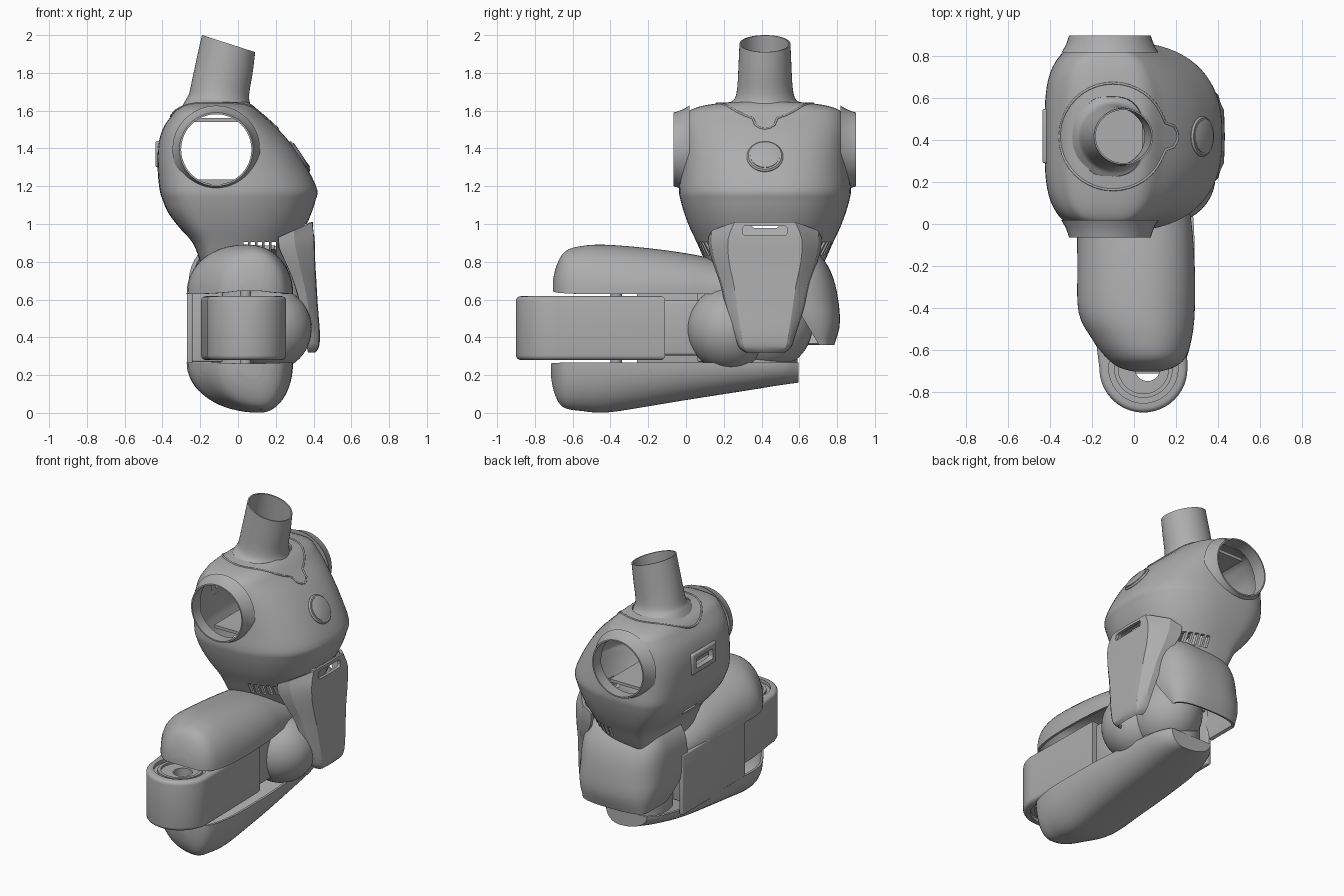
import bpy, bmesh, math
from mathutils import Vector
from mathutils.bvhtree import BVHTree

if "Cube" in bpy.data.objects:
    bpy.data.objects.remove(bpy.data.objects["Cube"])

grey = bpy.data.materials.new("plain grey")
grey.use_nodes = True
COL = (0.42, 0.42, 0.42, 1)
grey.diffuse_color = COL
grey.node_tree.nodes["Principled BSDF"].inputs["Base Color"].default_value = COL
YC = 0.418  # torso centre line


def finish(name, bm, angle=35):
    bmesh.ops.recalc_face_normals(bm, faces=bm.faces)
    me = bpy.data.meshes.new(name)
    bm.to_mesh(me)
    bm.free()
    ob = bpy.data.objects.new(name, me)
    bpy.context.collection.objects.link(ob)
    me.materials.append(grey)
    smooth(ob, angle)
    return ob


def smooth(ob, angle=35):
    bpy.ops.object.select_all(action='DESELECT')
    ob.select_set(True)
    bpy.context.view_layer.objects.active = ob
    bpy.ops.object.shade_smooth_by_angle(angle=math.radians(angle))


def apply(ob, kind, **kw):
    m = ob.modifiers.new(kind.lower(), kind)
    for k, v in kw.items():
        setattr(m, k, v)
    bpy.context.view_layer.objects.active = ob
    bpy.ops.object.modifier_apply(modifier=m.name)


def cut(ob, *cutters):
    for c in cutters:
        apply(ob, 'BOOLEAN', operation='DIFFERENCE', solver='EXACT', object=c)
        bpy.data.objects.remove(c)
    smooth(ob)


def resample(rows, k=4):
    """Smooth interpolation between rows of numbers."""
    out = []
    for i in range(len(rows) - 1):
        a, b = rows[max(i - 1, 0)], rows[i]
        c, d = rows[i + 1], rows[min(i + 2, len(rows) - 1)]
        for j in range(k):
            t = j / k
            out.append([q + 0.5 * t * (r - p + t * (2*p - 5*q + 4*r - s + t * (3*(q - r) + s - p)))
                        for p, q, r, s in zip(a, b, c, d)])
    return out + [list(rows[-1])]


def loft(name, rings, closed=True, caps=False, thick=0.0, angle=35):
    bm = bmesh.new()
    vs = [[bm.verts.new(p) for p in r] for r in rings]
    n = len(rings[0])
    for a, b in zip(vs, vs[1:]):
        for i in range(n if closed else n - 1):
            j = (i + 1) % n
            bm.faces.new((a[i], a[j], b[j], b[i]))
    if caps:
        bm.faces.new(vs[0])
        bm.faces.new(vs[-1])
    ob = finish(name, bm, angle)
    if thick:
        apply(ob, 'SOLIDIFY', thickness=thick, offset=-1)
        smooth(ob, angle)
    return ob


def spow(v, n):
    return math.copysign(abs(v) ** (2 / n), v)


def box(name, lo, hi, bevel=0.0):
    bm = bmesh.new()
    bmesh.ops.create_cube(bm, size=1)
    for v in bm.verts:
        v.co = [l + (h - l) * (c + 0.5) for l, h, c in zip(lo, hi, v.co)]
    if bevel:
        bmesh.ops.bevel(bm, geom=bm.edges[:], offset=bevel, segments=3, affect='EDGES', profile=0.5)
    return finish(name, bm)


def lathe(name, centre, axis, prof, n=48, closed=False):
    """Revolve (radius, height) pairs round an axis."""
    q = Vector((0, 0, 1)).rotation_difference(Vector(axis))
    pr = prof + [prof[0]] if closed else prof
    rings = [[Vector(centre) + q @ Vector((r * math.cos(2*math.pi*i/n), r * math.sin(2*math.pi*i/n), h))
              for i in range(n)] for r, h in pr]
    return loft(name, rings, caps=not closed)


# ---- torso shell: z, back x, front x, half width
TORSO = [(0.70, -0.17, 0.24, 0.26), (0.80, -0.20, 0.27, 0.315), (0.90, -0.24, 0.31, 0.36),
         (0.98, -0.31, 0.355, 0.398), (1.06, -0.37, 0.39, 0.428), (1.13, -0.40, 0.412, 0.448),
         (1.18, -0.415, 0.42, 0.455), (1.28, -0.425, 0.375, 0.445), (1.40, -0.425, 0.30, 0.435),
         (1.50, -0.40, 0.215, 0.43), (1.57, -0.355, 0.14, 0.418), (1.605, -0.325, 0.105, 0.39),
         (1.63, -0.28, 0.075, 0.31), (1.645, -0.24, 0.05, 0.19)]


def torso_ring(z, x0, x1, h, n=72):
    pts, xc = [], min(-0.1, x1 - 0.12)
    for i in range(n):
        c, s = math.cos(2*math.pi*i/n), math.sin(2*math.pi*i/n)
        e = 2.5 if c > 0 else 3.6
        pts.append((xc + spow(c, e) * ((x1 - xc) if c > 0 else (xc - x0)), YC + h * spow(s, e), z))
    return pts


torso = loft("torso_shell", [torso_ring(*r) for r in resample(TORSO, 3)], angle=28)
tree = BVHTree.FromObject(torso, bpy.context.evaluated_depsgraph_get())
apply(torso, 'SOLIDIFY', thickness=0.022, offset=-1)
SX, SZ = -0.115, 1.395


def window_cutter():
    return box("window_cutter", (-0.6, 0.33, 1.335), (-0.3, 0.51, 1.405), 0.015)


cutters = [lathe("arm_cutter", (SX, -0.3, SZ), (0, 1, 0), [(0.192, 0), (0.192, 1.5)]),
           box("belly_slot_cutter", (0.2, 0.29, 0.935), (0.6, 0.545, 1.0), 0.015),
           window_cutter(),
           box("low_back_slot_cutter", (-0.5, 0.35, 0.98), (-0.15, 0.49, 1.01), 0.01)]
for i in range(5):
    x = 0.03 + i * 0.037
    cutters.append(box("vent_cutter", (x, -0.2, 0.835), (x + 0.024, 1.1, 0.905)))
cut(torso, *cutters)

# ---- shoulder rings and the bars between them
for side in (-1, 1):
    lathe("shoulder_ring", (SX, YC + side * 0.40, SZ), (0, side, 0),
          [(0.186, 0.083), (0.195, 0.083), (0.202, 0.06), (0.214, 0.03), (0.232, 0.0), (0.19, 0.0)], closed=True)
for z in (1.215, 1.54):
    box("inner_bar", (-0.23, 0.07, z), (0.04, 0.766, z + 0.02))

# ---- open neck tube: centre x, centre z, radius x, radius y, slope
NECK = [(-0.095, 1.60, 0.20, 0.25, 0.12), (-0.095, 1.635, 0.18, 0.195, 0.14), (-0.097, 1.66, 0.163, 0.162, 0.17),
        (-0.093, 1.72, 0.152, 0.147, 0.22), (-0.07, 1.84, 0.147, 0.14, 0.3), (-0.05, 1.955, 0.141, 0.135, 0.32)]
loft("neck", [[(cx + rx * math.cos(a), YC + ry * math.sin(a), cz - sl * rx * math.cos(a))
               for a in [2*math.pi*i/48 for i in range(48)]]
              for cx, cz, rx, ry, sl in resample(NECK, 3)], thick=0.008)

# ---- collar seam with a pointed front, laid on the torso
half = [(-0.1 + 0.255 * math.cos(a), 0.255 * math.sin(a)) for a in
        [math.pi - i * math.pi / 20 for i in range(17)]]
half += [(0.13, 0.11), (0.15, 0.065), (0.19, 0.05), (0.205, 0.025)]
path = half + [(0.21, 0)] + [(x, -y) for x, y in reversed(half[1:])]
cu = bpy.data.curves.new("collar_seam", 'CURVE')
cu.dimensions, cu.bevel_depth, cu.bevel_resolution = '3D', 0.006, 2
sp = cu.splines.new('POLY')
pts = []
for x, y in path:
    hit = tree.ray_cast(Vector((x, YC + y, 2.5)), Vector((0, 0, -1)))[0]
    if hit:
        pts.append(hit)
sp.points.add(len(pts) - 1)
for p, co in zip(sp.points, pts):
    p.co = (*co, 1)
sp.use_cyclic_u = True
cu.materials.append(grey)
bpy.context.collection.objects.link(bpy.data.objects.new("collar_seam", cu))

# ---- chest disc and back window frame
lathe("chest_disc", (0.312, YC, 1.348), (0.83, 0, 0.56), [(0.096, -0.03), (0.096, 0.018), (0.088, 0.026)])
lathe("chest_disc_face", (0.312, YC, 1.348), (0.83, 0, 0.56), [(0.078, 0.0), (0.078, 0.03), (0.074, 0.032)])
frame = box("back_window_frame", (-0.437, 0.29, 1.30), (-0.40, 0.55, 1.44), 0.01)
cut(frame, window_cutter())

# ---- front hip plate: z, edge z, face half, edge half, face x, edge x
PLATE = [(1.01, 0.93, 0.17, 0.30, 0.392, 0.215), (0.92, 0.87, 0.205, 0.297, 0.402, 0.22),
         (0.80, 0.79, 0.20, 0.275, 0.405, 0.255), (0.68, 0.68, 0.175, 0.237, 0.412, 0.30),
         (0.55, 0.55, 0.155, 0.205, 0.42, 0.335), (0.42, 0.42, 0.135, 0.165, 0.43, 0.355),
         (0.35, 0.35, 0.12, 0.14, 0.425, 0.365), (0.32, 0.32, 0.09, 0.105, 0.405, 0.37)]
rings = []
for z, ze, a, b, xf, xe in resample(PLATE, 3):
    k = xf - xe
    side = [(xe, b, ze), (xe + 0.45 * k, b - 0.15 * (b - a), ze + 0.45 * (z - ze)),
            (xf - 0.15 * k, a + 0.2 * (b - a), ze + 0.85 * (z - ze)), (xf, a - 0.01, z)]
    rings.append([(x, YC - y, h) for x, y, h in side] + [(xf + 0.004, YC, z)] +
                 [(x, YC + y, h) for x, y, h in reversed(side)])
plate = loft("front_hip_plate", rings, closed=False, thick=0.02, angle=25)
cut(plate, box("plate_slot_cutter", (0.2, 0.30, 0.94), (0.6, 0.535, 0.99), 0.015))

# ---- hip joint
bm = bmesh.new()
bmesh.ops.create_uvsphere(bm, u_segments=40, v_segments=24, radius=0.225)
hip = finish("hip_ball", bm)
hip.location = (0.165, 0.23, 0.445)
bm = bmesh.new()
bmesh.ops.create_uvsphere(bm, u_segments=40, v_segments=24, radius=1)
for v in bm.verts:
    v.co = (0.10 + 0.22 * v.co.x, 0.42 + 0.25 * v.co.y, 0.46 + 0.235 * v.co.z)
finish("pelvis_core", bm)
lathe("hip_post", (0.05, 0.40, 0.24), (0, 0, 1), [(0.19, 0), (0.19, 0.5)])
box("hip_block", (-0.255, 0.06, 0.27), (-0.08, 0.3, 0.66), 0.01)

# ---- side hip skirt: z, outermost y, half depth in x
SKIRT = [(0.885, 0.63, 0.16), (0.855, 0.69, 0.23), (0.78, 0.75, 0.28), (0.68, 0.79, 0.298),
         (0.55, 0.812, 0.295), (0.45, 0.812, 0.275), (0.36, 0.785, 0.24)]
rings = []
for z, ym, hx in resample(SKIRT, 3):
    yb = 0.36 + max(0, 0.6 - z) * 0.6
    arc = [(0.035 + hx * spow(math.cos(a), 2.8), yb + 0.2 + (ym - yb - 0.2) * spow(math.sin(a), 2.5), z)
           for a in [math.pi * i / 32 for i in range(33)]]
    rings.append(arc + [(0.035 - hx, yb, z)])
loft("side_hip_skirt", rings, closed=False, thick=0.02)


# ---- hollow leg shells: y, left x, right x, crown z, rim z
def leg_shell(name, rows, peak, n):
    rings = []
    for y, x0, x1, zt, zb in resample(rows, 4):
        xm = x0 + (x1 - x0) * peak
        rings.append([(xm + spow(math.cos(a), n) * ((x1 - xm) if math.cos(a) > 0 else (xm - x0)), y,
                       zb + (zt - zb) * abs(math.sin(a)) ** (2 / n))
                      for a in [math.pi * i / 32 for i in range(33)]])
    return loft(name, rings, closed=False, caps=True, thick=0.015, angle=40)


leg_shell("upper_leg_shell", [(-0.705, 0.0, 0.12, 0.70, 0.645), (-0.685, -0.07, 0.19, 0.78, 0.637),
          (-0.64, -0.13, 0.245, 0.855, 0.633), (-0.55, -0.20, 0.275, 0.884, 0.63), (-0.42, -0.265, 0.29, 0.89, 0.63),
          (-0.2, -0.27, 0.29, 0.872, 0.63), (0.0, -0.27, 0.275, 0.845, 0.63), (0.15, -0.27, 0.25, 0.815, 0.63),
          (0.4, -0.25, 0.22, 0.76, 0.63)], 0.55, 2.15)
leg_shell("lower_leg_shell", [(-0.715, 0.0, 0.12, 0.19, 0.262), (-0.695, -0.07, 0.19, 0.10, 0.264),
          (-0.65, -0.13, 0.245, 0.03, 0.266), (-0.55, -0.20, 0.275, 0.01, 0.266), (-0.42, -0.265, 0.29, 0.002, 0.266),
          (-0.2, -0.27, 0.29, 0.035, 0.266), (0.0, -0.27, 0.285, 0.068, 0.266), (0.3, -0.25, 0.26, 0.115, 0.266),
          (0.5, -0.19, 0.235, 0.147, 0.266), (0.595, -0.12, 0.19, 0.16, 0.266)], 0.68, 2.1)
box("leg_back_wall", (-0.27, -0.26, 0.25), (-0.24, 0.42, 0.66), 0.008)

# ---- middle limb with a round bored end
LX, LY, LR = 0.045, -0.69, 0.21
plan = [(LX + LR * math.cos(a), LY + LR * math.sin(a)) for a in
        [math.pi + i * math.pi / 32 for i in range(33)]] + [(0.245, -0.11), (-0.195, -0.11), (-0.195, -0.45)]
bm = bmesh.new()
face = bm.faces.new([bm.verts.new((x, y, 0.28)) for x, y in plan])
ext = bmesh.ops.extrude_face_region(bm, geom=[face])["geom"]
bmesh.ops.translate(bm, verts=[v for v in ext if isinstance(v, bmesh.types.BMVert)], vec=(0, 0, 0.338))
rim = [e for e in bm.edges if abs(e.verts[0].co.z - e.verts[1].co.z) < 1e-4]
bmesh.ops.bevel(bm, geom=rim, offset=0.025, segments=4, affect='EDGES', profile=0.5)
limb = finish("middle_limb", bm)
cut(limb, lathe("bore_cutter", (LX + 0.02, LY, 0.1), (0, 0, 1), [(0.06, 0), (0.06, 0.8)], 32),
    lathe("top_recess_cutter", (LX, LY, 0.595), (0, 0, 1), [(0.165, 0), (0.165, 0.2)]),
    lathe("low_recess_cutter", (LX, LY, 0.1), (0, 0, 1), [(0.165, 0), (0.165, 0.205)]))
for z in (0.594, 0.29):
    lathe("joint_ring", (LX, LY, z), (0, 0, 1), [(0.12, 0), (0.14, 0), (0.14, 0.016), (0.12, 0.016)], closed=True)
box("limb_link", (-0.13, -0.13, 0.305), (0.21, 0.12, 0.595), 0.015)
lathe("limb_pin", (0.04, -0.37, 0.24), (0, 0, 1), [(0.03, 0), (0.03, 0.42)], 24)
